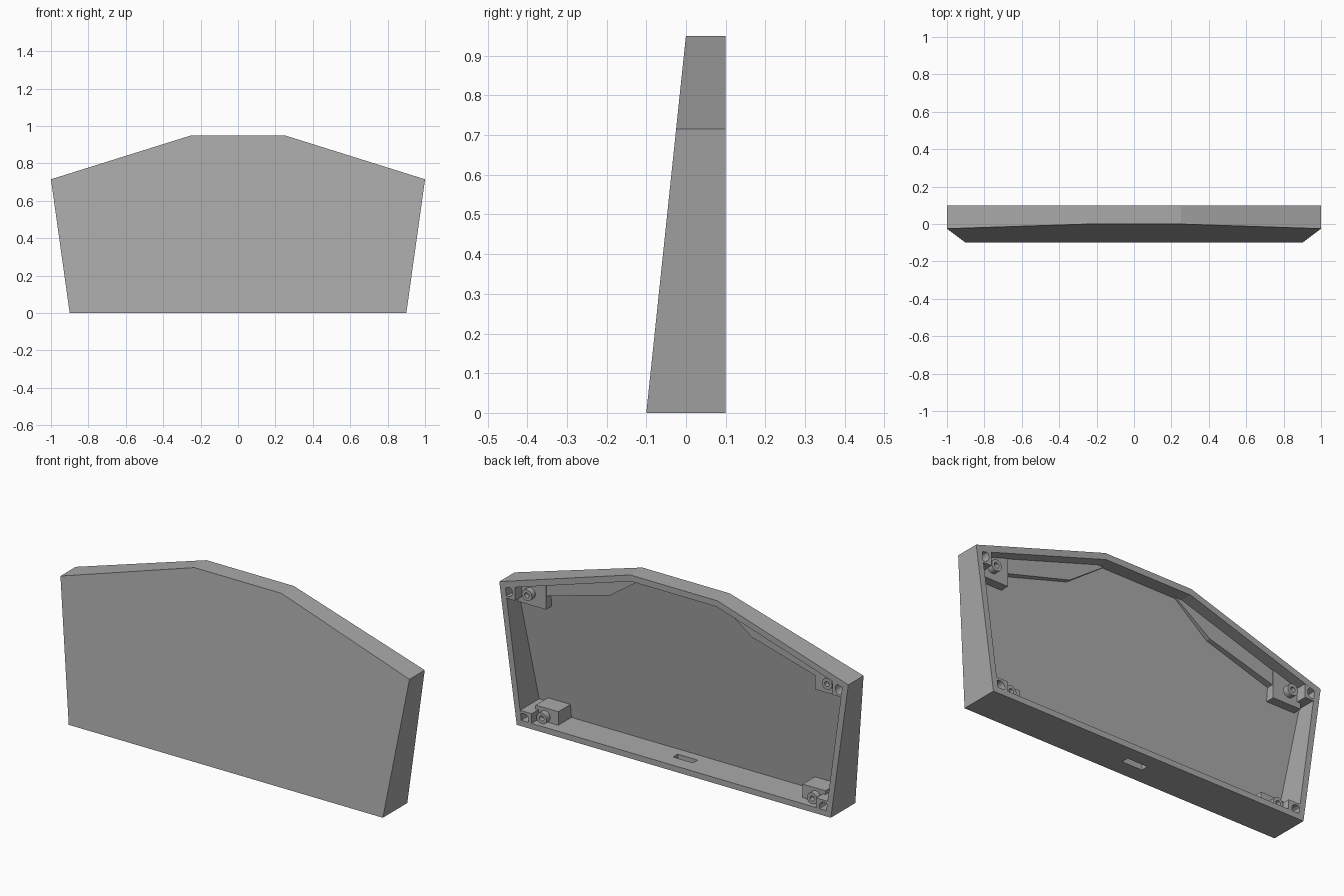
import bpy, bmesh, math
from mathutils import Matrix

cube = bpy.data.objects.get("Cube")
if cube:
    bpy.data.objects.remove(cube)

grey = bpy.data.materials.new("plain_grey")
grey.use_nodes = True
COLOUR = (0.4, 0.4, 0.4, 1)
grey.diffuse_color = COLOUR
grey.node_tree.nodes["Principled BSDF"].inputs["Base Color"].default_value = COLOUR

BACK = 0.1


def front(z):
    """Depth of the sloping front face at height z."""
    return -BACK + 0.105 * z


def finish(name, bm):
    bmesh.ops.recalc_face_normals(bm, faces=bm.faces)
    mesh = bpy.data.meshes.new(name)
    bm.to_mesh(mesh)
    bm.free()
    mesh.materials.append(grey)
    obj = bpy.data.objects.new(name, mesh)
    bpy.context.collection.objects.link(obj)
    return obj


def prism(name, outline, back, offset):
    """Upright outline with a flat back and a front parallel to the slope."""
    bm = bmesh.new()
    rear = [bm.verts.new((x, back, z)) for x, z in outline]
    fore = [bm.verts.new((x, front(z) + offset, z)) for x, z in outline]
    bm.faces.new(rear)
    bm.faces.new(fore[::-1])
    for i in range(len(outline)):
        j = (i + 1) % len(outline)
        bm.faces.new((rear[i], fore[i], fore[j], rear[j]))
    return finish(name, bm)


def cylinder(name, x, z, radius, y0, y1):
    bm = bmesh.new()
    bmesh.ops.create_cone(bm, cap_ends=True, segments=24, radius1=radius,
                          radius2=radius, depth=y1 - y0)
    turn = Matrix.Rotation(math.pi / 2, 4, "X")
    bm.transform(Matrix.Translation((x, (y0 + y1) / 2, z)) @ turn)
    return finish(name, bm)


def box(name, x0, x1, y0, y1, z0, z1):
    bm = bmesh.new()
    bmesh.ops.create_cube(bm, size=1)
    for v in bm.verts:
        v.co = (x1 if v.co.x > 0 else x0, y1 if v.co.y > 0 else y0,
                z1 if v.co.z > 0 else z0)
    return finish(name, bm)


def cut(obj, cutter):
    mod = obj.modifiers.new("cut", "BOOLEAN")
    mod.operation, mod.solver, mod.object = "DIFFERENCE", "EXACT", cutter
    graph = bpy.context.evaluated_depsgraph_get()
    obj.data = bpy.data.meshes.new_from_object(obj.evaluated_get(graph))
    obj.modifiers.clear()
    bpy.data.objects.remove(cutter)


def both_sides(half):
    return half + [(-x, z) for x, z in reversed(half)]


# Hollow case, open at the back, with a slot through its floor
case = prism("case_shell", both_sides([(0.9, 0), (1, 0.715), (0.25, 0.95)]), BACK, 0)
cut(case, prism("cavity", both_sides([(0.874, 0.03), (0.965, 0.692), (0.245, 0.918)]),
                0.2, 0.035))
cut(case, box("slot", -0.057, 0.057, -0.014, 0.024, -0.05, 0.06))

for side, s in (("left", 1), ("right", -1)):
    def mirrored(points):
        return [(s * x, z) for x, z in points]

    # Thickened panel under the sloping shoulder
    prism(side + "_shoulder_panel",
          mirrored([(0.8, 0.67), (0.406, 0.78), (0.2, 0.925), (0.25, 0.93), (0.97, 0.705)]),
          0.04, 0.01)

    # Corner pillars with a fastening hole, and stepped blocks with a hollow stud
    corners = (
        ("lower", (0.86, 0.042), (0.775, 0.057),
         [(0.815, 0.01), (0.885, 0.01), (0.895, 0.08), (0.815, 0.08)],
         [(0.7, 0.01), (0.83, 0.01), (0.83, 0.1), (0.7, 0.1)]),
        ("upper", (0.952, 0.677), (0.86, 0.672),
         [(0.91, 0.64), (0.98, 0.64), (0.99, 0.71), (0.91, 0.735)],
         [(0.77, 0.61), (0.93, 0.61), (0.93, 0.727), (0.77, 0.777)]),
    )
    for level, hole, stud, pillar_outline, block_outline in corners:
        name = side + "_" + level
        pillar = prism(name + "_pillar", mirrored(pillar_outline), BACK - 0.0005, 0.01)
        cut(pillar, cylinder("hole", s * hole[0], hole[1], 0.027, 0.04, 0.2))
        prism(name + "_block", mirrored(block_outline), 0.045, 0.01)
        post = cylinder(name + "_stud", s * stud[0], stud[1], 0.029, 0.03, 0.075)
        cut(post, cylinder("bore", s * stud[0], stud[1], 0.013, 0.05, 0.2))
        for obj in (post, pillar):
            for face in obj.data.polygons:
                face.use_smooth = False
